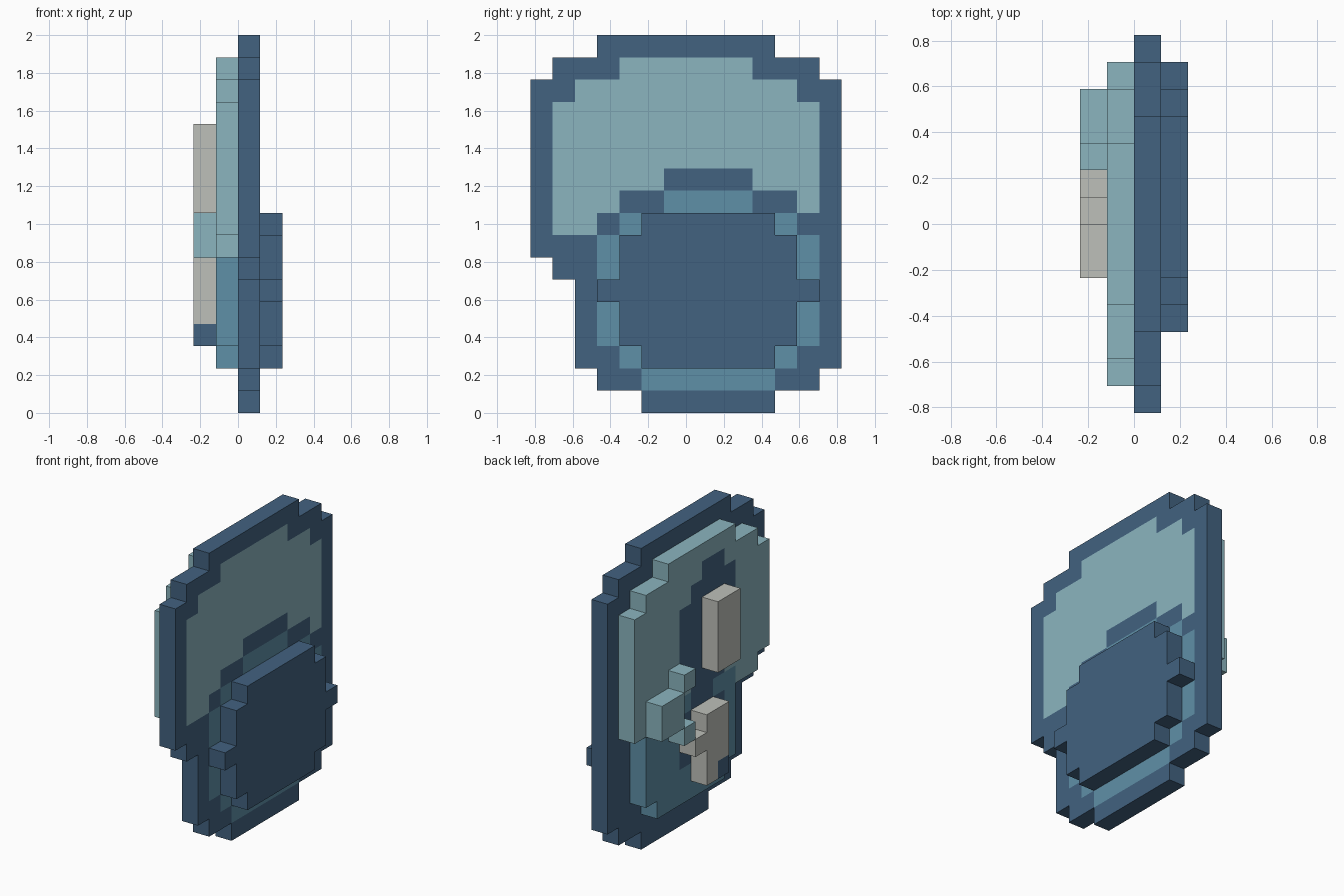
import bpy, bmesh

if "Cube" in bpy.data.objects:
    bpy.data.objects.remove(bpy.data.objects["Cube"])

U = 2 / 17          # cell size; columns run along y, rows run along z
COLS = 14


def material(name, rgb):
    def lin(c):
        c /= 255
        return c / 12.92 if c <= 0.04045 else ((c + 0.055) / 1.055) ** 2.4
    col = (*[lin(c) for c in rgb], 1)
    m = bpy.data.materials.new(name)
    m.use_nodes = True
    m.diffuse_color = col
    b = m.node_tree.nodes["Principled BSDF"]
    b.inputs["Base Color"].default_value = col
    b.inputs["Roughness"].default_value = 0.9
    return m


NAVY, LIGHT, MID, GREY = range(4)
MATS = [material("navy", (66, 98, 128)), material("light_teal", (139, 181, 191)),
        material("mid_blue", (95, 144, 167)), material("stone_grey", (190, 192, 186))]


def cells(spans):
    """spans: (low row, high row, first column, last column), all inclusive"""
    return {(j, k) for k0, k1, j0, j1 in spans
            for k in range(k0, k1 + 1) for j in range(j0, j1 + 1)}


def slab(name, layer, spans, side, paint=None):
    """Stepped slab one cell thick; side(j, k) colours it, paint(direction, j, k) its x faces."""
    filled = cells(spans)
    bm = bmesh.new()
    verts = {}

    def vert(i, j, k):
        if (i, j, k) not in verts:
            verts[i, j, k] = bm.verts.new((i * U, (j - COLS / 2) * U, k * U))
        return verts[i, j, k]

    def face(points, mat):
        bm.faces.new([vert(*p) for p in points]).material_index = mat

    a, b = layer, layer + 1
    for j, k in sorted(filled):
        m = side(j, k)
        ring = [(j, k), (j + 1, k), (j + 1, k + 1), (j, k + 1)]
        for x, d in ((a, -1), (b, 1)):
            pts = [(x, *p) for p in ring]
            face(pts if d > 0 else pts[::-1], paint(d, j, k) if paint else m)
        for n, (dj, dk) in enumerate([(0, -1), (1, 0), (0, 1), (-1, 0)]):
            if (j + dj, k + dk) not in filled:
                p, q = ring[n], ring[(n + 1) % 4]
                face([(a, *p), (a, *q), (b, *q), (b, *p)], m)
    bmesh.ops.recalc_face_normals(bm, faces=bm.faces)
    me = bpy.data.meshes.new(name)
    bm.to_mesh(me)
    bm.free()
    for mat in MATS:
        me.materials.append(mat)
    ob = bpy.data.objects.new(name, me)
    bpy.context.collection.objects.link(ob)
    return ob


def plain(mat):
    return lambda j, k: mat


# Main shell with its painted +x face
shell = [(16, 16, 3, 10), (15, 15, 1, 12), (7, 14, 0, 13), (6, 6, 1, 13),
         (2, 5, 2, 13), (1, 1, 3, 12), (0, 0, 5, 10)]
shell_light = cells([(15, 15, 4, 9), (14, 14, 2, 11), (11, 13, 1, 12),
                     (10, 10, 1, 5), (10, 10, 10, 12), (9, 9, 1, 3),
                     (9, 9, 12, 12), (8, 8, 1, 2)])
shell_mid = cells([(9, 9, 6, 9), (8, 8, 4, 11), (6, 7, 3, 12), (3, 4, 3, 12),
                   (2, 2, 4, 11), (1, 1, 5, 10)])


def shell_paint(d, j, k):
    if d < 0:
        return NAVY
    return LIGHT if (j, k) in shell_light else MID if (j, k) in shell_mid else NAVY


slab("shell", 0, shell, plain(NAVY), shell_paint)

# Raised plate on the +x side
slab("raised_plate", 1, [(8, 8, 5, 10), (6, 7, 4, 11), (5, 5, 3, 12),
                         (3, 4, 4, 11), (2, 2, 5, 10)], plain(NAVY))

# Face panel on the -x side, with two painted sockets
panel = [(15, 15, 4, 9), (14, 14, 2, 11), (8, 13, 1, 12), (7, 7, 2, 12),
         (3, 6, 4, 11), (2, 2, 5, 10)]
sockets = cells([(14, 14, 5, 6), (13, 13, 4, 7), (10, 12, 4, 8), (9, 9, 5, 8),
                 (8, 8, 5, 7), (7, 7, 6, 7), (4, 6, 5, 8), (3, 3, 6, 7)])
panel_mid = cells([(7, 7, 4, 8)])


def panel_side(j, k):
    return LIGHT if k >= 7 else MID


def panel_paint(d, j, k):
    if d < 0 and (j, k) in sockets:
        return NAVY
    return MID if (j, k) in panel_mid else panel_side(j, k)


slab("face_panel", -1, panel, panel_side, panel_paint)

# Blocks standing on the face panel
for name, spans, mat in [
        ("upper_eye", [(9, 12, 5, 6)], GREY),
        ("lower_eye", [(4, 6, 6, 7), (3, 3, 7, 7), (5, 5, 8, 8)], GREY),
        ("lower_eye_corner", [(3, 3, 6, 6)], NAVY),
        ("nose", [(7, 8, 10, 11)], LIGHT),
        ("upper_nose_bump", [(9, 9, 9, 9)], LIGHT),
        ("lower_nose_bump", [(6, 6, 9, 9)], LIGHT)]:
    slab(name, -2, spans, plain(mat))
